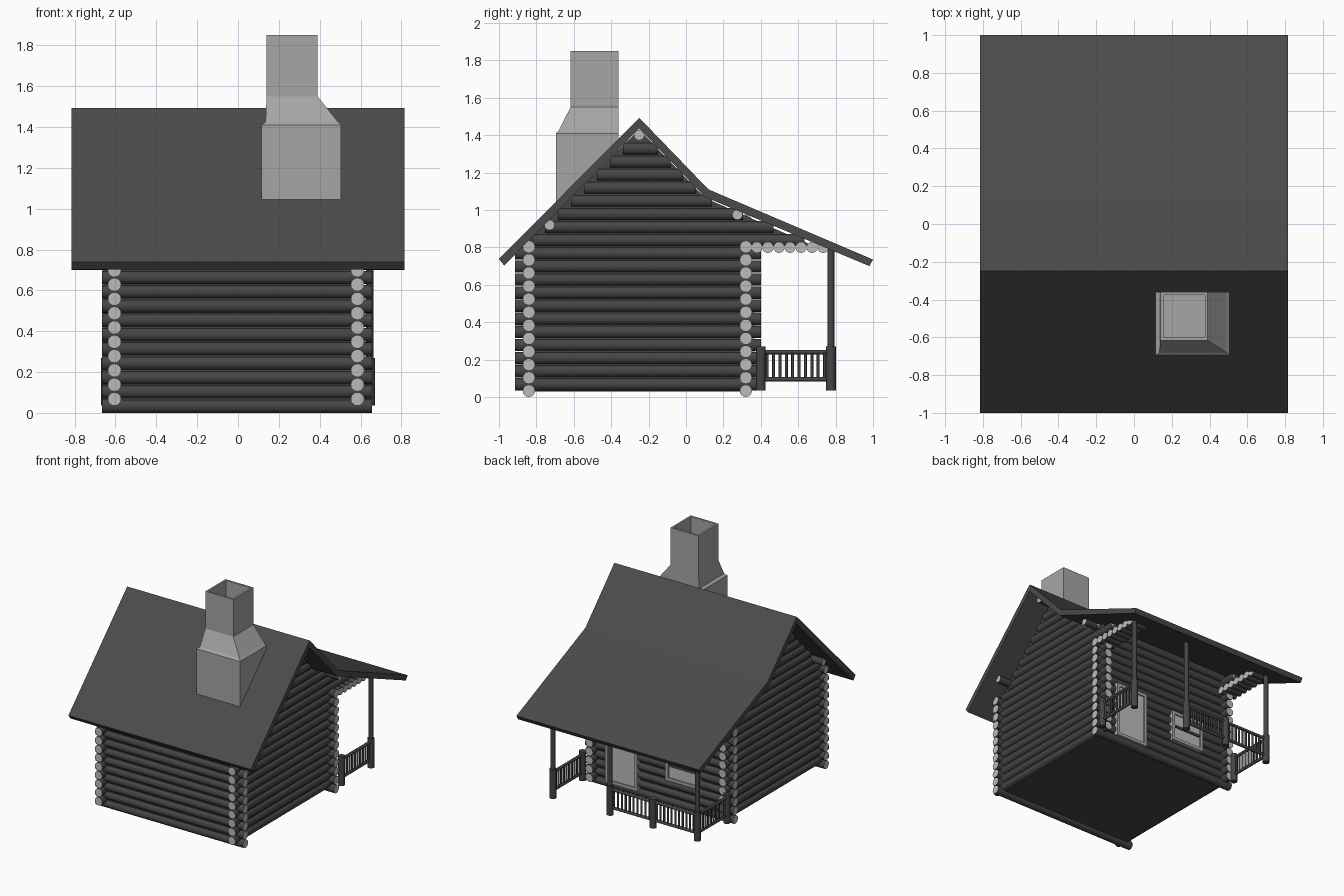
import bpy, bmesh
from mathutils import Vector, Matrix

if "Cube" in bpy.data.objects:
    bpy.data.objects.remove(bpy.data.objects["Cube"])


def mat(name, v):
    m = bpy.data.materials.new(name)
    m.diffuse_color = (v, v, v, 1)
    m.use_nodes = True
    m.node_tree.nodes["Principled BSDF"].inputs["Base Color"].default_value = m.diffuse_color
    return m


DARK, LIGHT, STONE, ROOF = mat("bark", .06), mat("cut_wood", .5), mat("stone", .38), mat("shingle", .07)


def finish(name, bm, *mats):
    me = bpy.data.meshes.new(name)
    bm.to_mesh(me)
    bm.free()
    for m in mats:
        me.materials.append(m)
    ob = bpy.data.objects.new(name, me)
    bpy.context.collection.objects.link(ob)
    return ob


def logs(name, rods, mats=(DARK, LIGHT), seg=16):
    """Round rods (start, end, radius) with sharp, separately coloured caps."""
    bm = bmesh.new()
    for a, b, r in rods:
        a, b = Vector(a), Vector(b)
        d = b - a
        M = Matrix.Translation((a + b) / 2) @ d.to_track_quat('Z', 'Y').to_matrix().to_4x4()
        bmesh.ops.create_cone(bm, cap_ends=True, segments=seg, radius1=r, radius2=r, depth=d.length, matrix=M)
    for f in bm.faces:
        cap = len(f.verts) > 4
        f.smooth = not cap
        if cap:
            f.material_index = len(mats) - 1
            for e in f.edges:
                e.smooth = False
    return finish(name, bm, *mats)


def boxes(name, items, m):
    bm = bmesh.new()
    for lo, hi in items:
        lo, hi = Vector(lo), Vector(hi)
        M = Matrix.Translation((lo + hi) / 2) @ Matrix.Diagonal((*(hi - lo), 1))
        bmesh.ops.create_cube(bm, size=1, matrix=M)
    return finish(name, bm, m)


def prism(name, yz, x0, x1, m):
    """Side profile extruded along x."""
    bm = bmesh.new()
    f = bm.faces.new([bm.verts.new((x0, y, z)) for y, z in yz])
    g = bmesh.ops.extrude_face_region(bm, geom=[f])['geom']
    bmesh.ops.translate(bm, vec=(x1 - x0, 0, 0), verts=[v for v in g if isinstance(v, bmesh.types.BMVert)])
    bmesh.ops.recalc_face_normals(bm, faces=bm.faces)
    return finish(name, bm, m)


R, P = .033, .07
XL, XR, YF, YB = -.605, .585, -.84, .32
X0, X1 = -.665, .655

# Front and back log walls
logs("front_wall", [((X0, YF, R + P * i), (X1, YF, R + P * i), R) for i in range(12)])
back = [((X0, YB, R + P * i), (X1, YB, R + P * i), R) for i in range(12)]
back += [((XL, YB, R + P * i), (XR, YB, R + P * i), R) for i in (12, 13)]
logs("back_wall", back)

# Side log walls with stepped gables under the roof
gable = [(YF, .04), (YB, .04), (YB, .8), (.70, .8), (.1, 1.065), (-.25, 1.43), (YF, .84)]
for name, x in (("left", XL), ("right", XR)):
    rods = []
    for i in range(20):
        z = R + P * (i + .5)
        y0, y1 = -.915, .40
        if z > .8:
            y0 = -1 + (z - .66) / 1.007
            y1 = .1 + (1.065 - z) / .426 if z < 1.065 else -.25 + (1.43 - z) / 1.03
        if y1 - y0 > .05:
            rods.append(((x, y0, z), (x, y1, z), R))
    logs(name + "_wall", rods)
    prism(name + "_wall_infill", gable, x - .012, x + .012, DARK)
    # Short log ends under the porch roof
    s = -1 if x < 0 else 1
    logs(name + "_porch_brackets", [((x - s * .07, YB + .059 * k, .80), (x + s * .07, YB + .059 * k, .80), .03)
                                    for k in range(1, 8)])

# Infill behind the logs, and the floor
boxes("wall_infill", [((XL, YF - .012, .03), (XR, YF + .012, .84)),
                      ((XL, YB - .012, .03), (XR, YB + .012, .97))], DARK)
boxes("floor", [((XL, YF, .03), (XR, YB, .045))], DARK)

# Roof slab with a shallower pitch over the porch
prism("roof", [(-1, .738), (-.25, 1.493), (.12, 1.11), (1, .735), (.98, .70),
               (.10, 1.07), (-.25, 1.435), (-.972, .703)], -.815, .815, ROOF)

# Purlins showing at the gables
logs("purlins", [((-.72, y, z), (.72, y, z), .028) for y, z in ((-.25, 1.40), (-.73, .92), (.275, .975))])

# Hollow chimney lofted through rectangular rings
rings = [(.115, .505, -.695, -.36, 1.0), (.115, .505, -.695, -.36, 1.41), (.135, .49, -.68, -.36, 1.425),
         (.14, .39, -.617, -.36, 1.55), (.14, .39, -.617, -.36, 1.85),
         (.155, .375, -.602, -.375, 1.85), (.155, .375, -.602, -.375, 1.5)]
bm = bmesh.new()
prev = None
for a, b, c, d, z in rings:
    ring = [bm.verts.new(p) for p in ((a, c, z), (b, c, z), (b, d, z), (a, d, z))]
    if prev:
        for i in range(4):
            j = (i + 1) % 4
            bm.faces.new((prev[i], prev[j], ring[j], ring[i]))
    else:
        bm.faces.new(ring[::-1])
    prev = ring
bm.faces.new(prev)
finish("chimney", bm, STONE)

# Porch posts: tall roof posts in thick sleeves, plus short railing posts
PX, PY, WY, MX = .645, .775, .40, .135
logs("roof_posts", [((x, PY, .04), (x, PY, .81), .018) for x in (-PX, MX, PX)], (DARK,))
logs("railing_posts", [((x, y, .035), (x, y, .27), .026) for x, y in
                       ((-PX, PY), (-.25, PY), (MX, PY), (PX, PY), (-PX, WY), (PX, WY))], (DARK,))


# Railings with round balusters
def railing(name, a, b):
    a, b = Vector(a), Vector(b)
    rods = [((*a, z), (*b, z), .012) for z in (.095, .24)]
    n = round((b - a).length / .034)
    for i in range(1, n):
        p = a.lerp(b, i / n)
        rods.append(((*p, .095), (*p, .24), .008))
    logs(name, rods, (DARK,), 8)


railing("left_railing", (-PX, WY), (-PX, PY))
railing("right_railing", (PX, WY), (PX, PY))
railing("back_railing_a", (-PX, PY), (-.25, PY))
railing("back_railing_b", (-.25, PY), (MX, PY))


# Door and window on the porch side
def opening(name, x0, x1, z0, z1, w=.025):
    y0, y1 = YB, YB + .045
    boxes(name + "_frame", [((x0, y0, z0), (x0 + w, y1, z1)), ((x1 - w, y0, z0), (x1, y1, z1)),
                            ((x0, y0, z1 - w), (x1, y1, z1)), ((x0, y0, z0), (x1, y1, z0 + w))], STONE)
    boxes(name + "_panel", [((x0, y0, z0), (x1, y1 - .01, z1))], LIGHT)


opening("door", .18, .47, .05, .50)
opening("window", -.37, -.07, .21, .46)
boxes("window_bar", [((-.37, YB, .325), (-.07, YB + .043, .345))], DARK)
